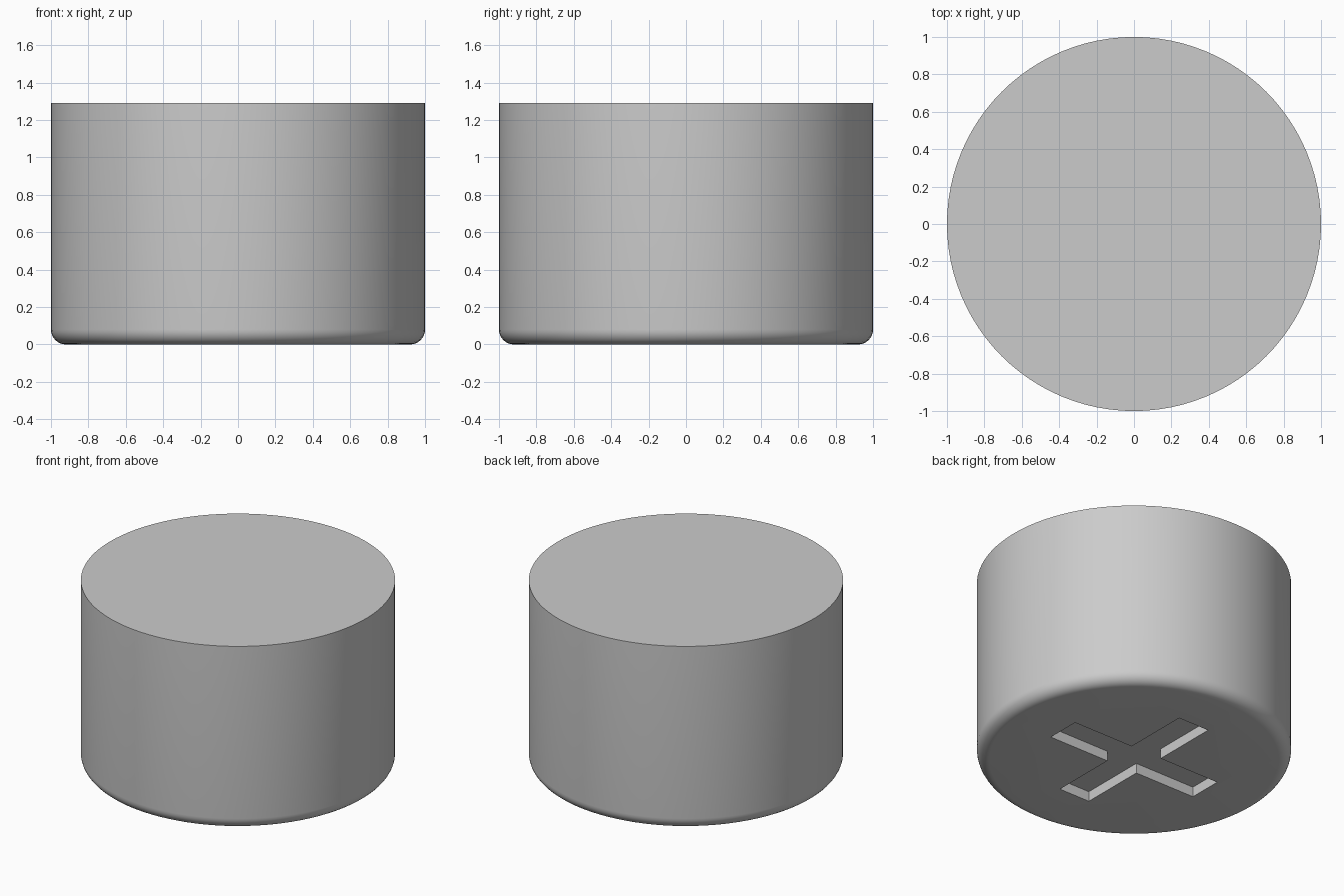
import bpy, bmesh, math

if "Cube" in bpy.data.objects:
    bpy.data.objects.remove(bpy.data.objects["Cube"])

H, R, FILLET = 1.29, 1.0, 0.08
ARM, HALF_W, DEPTH = 0.59, 0.12, 0.07
SEG = 96


def finish(bm, name):
    bmesh.ops.recalc_face_normals(bm, faces=bm.faces[:])
    me = bpy.data.meshes.new(name)
    bm.to_mesh(me)
    bm.free()
    ob = bpy.data.objects.new(name, me)
    bpy.context.collection.objects.link(ob)
    return ob


# Round body: cylinder with a filleted bottom rim
bm = bmesh.new()
bmesh.ops.create_cone(bm, cap_ends=True, segments=SEG, radius1=R, radius2=R, depth=H)
bmesh.ops.translate(bm, verts=bm.verts[:], vec=(0, 0, H / 2))
rim = [e for e in bm.edges if all(v.co.z < 0.001 for v in e.verts)]
bmesh.ops.bevel(bm, geom=rim, offset=FILLET, segments=8, profile=0.5, affect='EDGES')
body = finish(bm, "round_body")

# Cross-shaped cutter for the slot in the underside
bm = bmesh.new()
outline = []
for k in range(4):
    c, s = math.cos(k * math.pi / 2), math.sin(k * math.pi / 2)
    for x, y in ((ARM, -HALF_W), (ARM, HALF_W), (HALF_W, HALF_W)):
        outline.append(bm.verts.new((c * x - s * y, s * x + c * y, -0.2)))
face = bm.faces.new(outline)
top = bmesh.ops.extrude_face_region(bm, geom=[face])["geom"]
for v in top:
    if isinstance(v, bmesh.types.BMVert):
        v.co.z = DEPTH
cutter = finish(bm, "cross_slot_cutter")
cutter.hide_render = True

# Cut the slot
mod = body.modifiers.new("cross_slot", 'BOOLEAN')
mod.operation = 'DIFFERENCE'
mod.solver = 'EXACT'
mod.object = cutter
bpy.context.view_layer.objects.active = body
bpy.ops.object.select_all(action='DESELECT')
body.select_set(True)
bpy.ops.object.modifier_apply(modifier=mod.name)
bpy.data.objects.remove(cutter)
bpy.ops.object.shade_smooth_by_angle(angle=math.radians(30))
